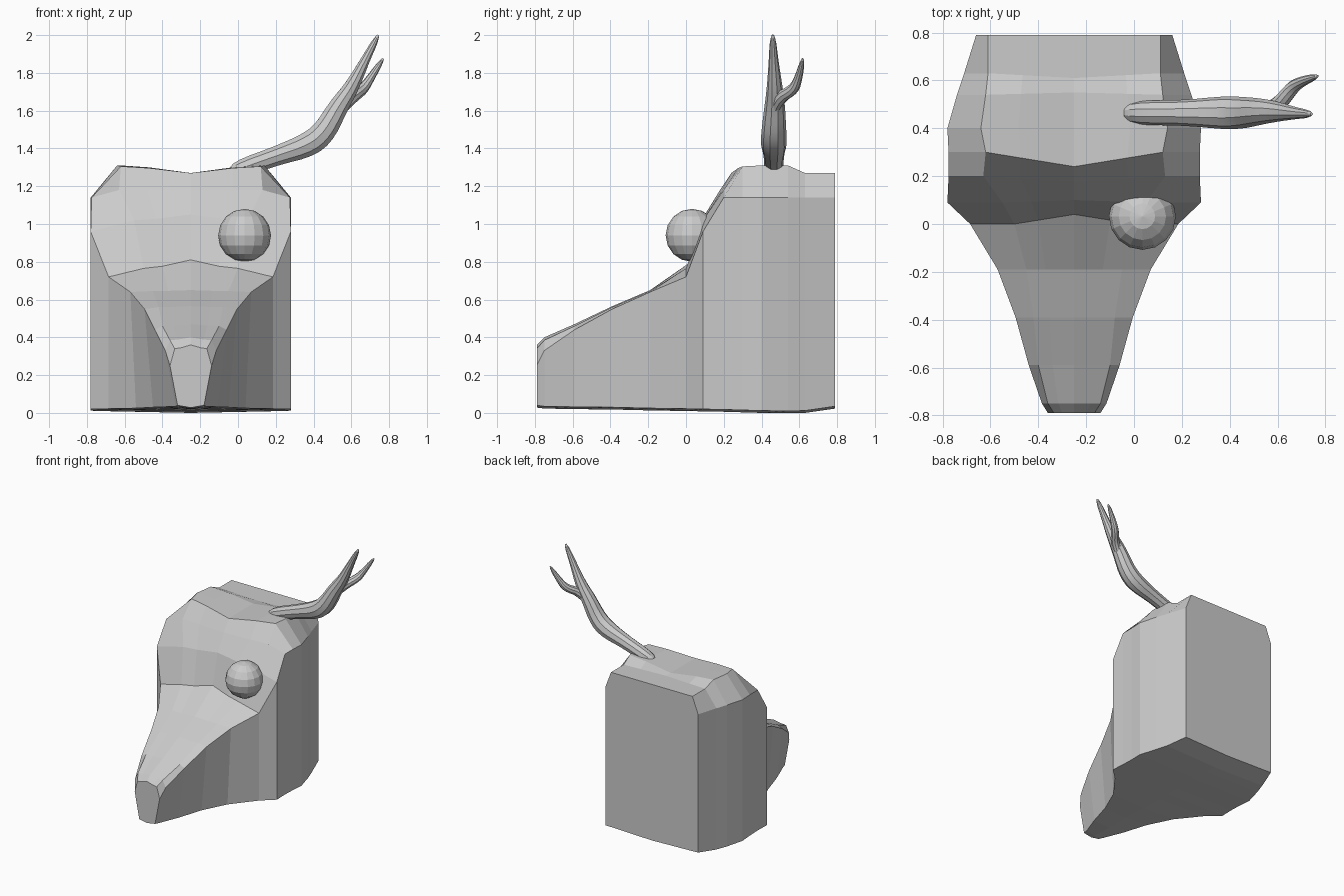
import bpy
import bmesh
from mathutils import Vector

cube = bpy.data.objects.get("Cube")
if cube:
    bpy.data.objects.remove(cube, do_unlink=True)

# One plain grey for everything
grey = bpy.data.materials.new("plain grey")
grey.use_nodes = True
grey.diffuse_color = (0.6, 0.6, 0.6, 1)
grey.node_tree.nodes["Principled BSDF"].inputs["Base Color"].default_value = grey.diffuse_color


def mesh_object(name, bm, location):
    bmesh.ops.recalc_face_normals(bm, faces=bm.faces)
    mesh = bpy.data.meshes.new(name)
    bm.to_mesh(mesh)
    bm.free()
    obj = bpy.data.objects.new(name, mesh)
    obj.location = location
    bpy.context.collection.objects.link(obj)
    mesh.materials.append(grey)
    return obj


# Head: half cross-sections from snout tip to neck, mirrored
# y, bottom (width, z), side edge (width, z), shoulder (width, z), ridge (y, z)
sections = [
    (-.79, (.07, .04), (.11, .25), (.085, .34), (-.79, .36)),
    (-.75, (.08, .035), (.135, .33), (.11, .385), (-.75, .4)),
    (-.59, (.14, .032), (.19, .44), (.15, .46), (-.59, .47)),
    (-.39, (.2, .03), (.245, .55), (.17, .56), (-.39, .565)),
    (-.19, (.29, .025), (.32, .64), (.2, .645), (-.19, .65)),
    (0, (.435, .022), (.435, .72), (.25, .765), (.04, .81)),
    (.09, (.53, .02), (.53, .96), (.3, 1.02), (.1, 1.05)),
    (.2, (.525, .018), (.525, 1.14), (.38, 1.18), (.18, 1.18)),
    (.3, (.525, .015), (.525, 1.14), (.37, 1.305), (.24, 1.27)),
    (.4, (.53, .012), (.53, 1.14), (.39, 1.31), (.4, 1.27)),
    (.54, (.49, .01), (.49, 1.14), (.37, 1.31), (.55, 1.27)),
    (.63, (.46, .012), (.46, 1.14), (.36, 1.27), (.61, 1.27)),
    (.79, (.41, .035), (.41, 1.14), (.36, 1.27), (.79, 1.27)),
]
bm = bmesh.new()
rings = []
for y, bottom, side, shoulder, ridge in sections:
    top = Vector((0, *ridge))
    outer = Vector((shoulder[0], y, shoulder[1]))
    inner = outer.lerp(top, .4)
    inner.z = outer.z + (top.z - outer.z) * .25
    profile = [Vector((0, y, max(bottom[1] - .012, 0))), Vector((bottom[0], y, bottom[1])),
               Vector((side[0], y, side[1])), outer, inner, top]
    rings.append([bm.verts.new(p) for p in profile])
for a, b in zip(rings, rings[1:]):
    for i in range(len(a) - 1):
        bm.faces.new((a[i], b[i], b[i + 1], a[i + 1]))
bm.faces.new(rings[0])
bm.faces.new(rings[-1])
head = mesh_object("head", bm, (-.25, 0, 0))
mirror = head.modifiers.new("mirror", 'MIRROR')
mirror.use_clip = True

# Single faceted eye
bm = bmesh.new()
bmesh.ops.create_uvsphere(bm, u_segments=16, v_segments=8, radius=.14)
mesh_object("eye", bm, (.035, .032, .94))


# Antler: tapered tubes along curves
def tine(name, points):
    curve = bpy.data.curves.new(name, 'CURVE')
    curve.dimensions = '3D'
    curve.bevel_depth = 1
    curve.bevel_resolution = 3
    curve.resolution_u = 3
    curve.use_fill_caps = True
    spline = curve.splines.new('NURBS')
    spline.points.add(len(points) - 1)
    for point, (x, y, z, r) in zip(spline.points, points):
        point.co = (x, y, z, 1)
        point.radius = r
    spline.order_u = 3
    spline.use_endpoint_u = True
    obj = bpy.data.objects.new(name, curve)
    bpy.context.collection.objects.link(obj)
    bpy.ops.object.select_all(action='DESELECT')
    obj.select_set(True)
    bpy.context.view_layer.objects.active = obj
    bpy.ops.object.convert(target='MESH')
    bpy.ops.object.shade_smooth_by_angle()
    bpy.context.object.data.materials.clear()
    bpy.context.object.data.materials.append(grey)


tine("antler_main_beam", [
    (-.03, .465, 1.275, .03), (-.01, .465, 1.285, .052), (.2, .465, 1.36, .052),
    (.38, .465, 1.42, .07), (.46, .465, 1.49, .066), (.53, .47, 1.62, .055),
    (.6, .47, 1.72, .042), (.68, .463, 1.88, .024), (.73, .46, 1.975, .017), (.742, .46, 2, .006)])
tine("antler_side_tine", [
    (.54, .47, 1.6, .03), (.6, .49, 1.67, .034), (.66, .57, 1.71, .03),
    (.7, .595, 1.77, .022), (.755, .615, 1.855, .014), (.768, .618, 1.875, .005)])
